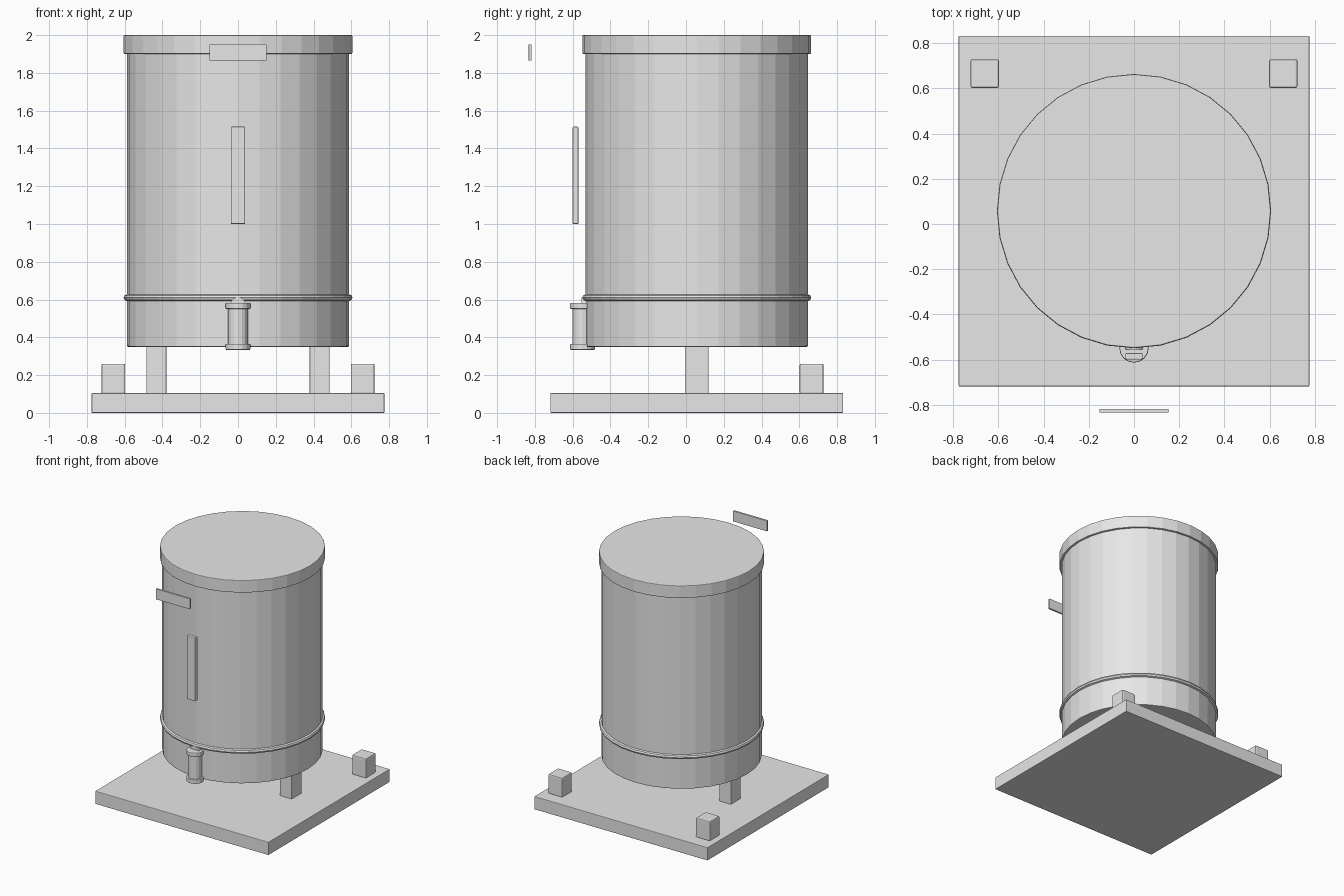
import bpy, math

if "Cube" in bpy.data.objects:
    bpy.data.objects.remove(bpy.data.objects["Cube"])

grey = bpy.data.materials.new("plain grey")
grey.diffuse_color = (0.8, 0.8, 0.8, 1)
grey.use_nodes = True
grey.node_tree.nodes["Principled BSDF"].inputs["Base Color"].default_value = grey.diffuse_color
CY = 0.057  # tank axis


def finish(name, bevel):
    ob = bpy.context.object
    ob.name = name
    ob.data.materials.append(grey)
    if bevel:
        m = ob.modifiers.new("soft edges", 'BEVEL')
        m.width = bevel
        m.segments = 2
        m.limit_method = 'ANGLE'
        m.angle_limit = math.radians(40)
    return ob


def box(name, x, y, z, bevel=0.005):
    lo, hi = zip(x, y, z)
    bpy.ops.mesh.primitive_cube_add(size=1, location=[(a + b) / 2 for a, b in zip(lo, hi)])
    bpy.context.object.scale = [b - a for a, b in zip(lo, hi)]
    bpy.ops.object.transform_apply(location=False, rotation=False, scale=True)
    return finish(name, bevel)


def drum(name, r, z0, z1, y, sides=32, bevel=0.005):
    bpy.ops.mesh.primitive_cylinder_add(vertices=sides, radius=r, depth=z1 - z0,
                                        location=(0, y, (z0 + z1) / 2))
    return finish(name, bevel)


# Base slab with its two rear blocks and the two tank legs
box("base_slab", (-0.775, 0.775), (-0.718, 0.832), (0, 0.105), 0.004)
for side, s in (("left", -1), ("right", 1)):
    box(f"{side}_rear_block", sorted((s * 0.597, s * 0.723)), (0.602, 0.728), (0.1, 0.26), 0.008)
    box(f"{side}_leg", sorted((s * 0.379, s * 0.485)), (-0.006, 0.12), (0.1, 0.36))

# Tank, lid and lower hoop
drum("tank", 0.588, 0.35, 1.92, CY)
drum("lid", 0.605, 1.9, 2.0, CY)
bpy.ops.mesh.primitive_torus_add(major_segments=32, minor_segments=8, major_radius=0.588,
                                 minor_radius=0.018, location=(0, CY, 0.61),
                                 rotation=(0, 0, math.pi / 2))
finish("hoop", 0)

# Tap: upright pipe with two flanges and a short stub into the tank
TY = -0.548
drum("tap_pipe", 0.052, 0.34, 0.58, TY, 16, 0)
drum("tap_lower_flange", 0.065, 0.333, 0.366, TY, 16)
drum("tap_upper_flange", 0.065, 0.55, 0.583, TY, 16)
bpy.ops.mesh.primitive_cylinder_add(vertices=12, radius=0.042, depth=0.1,
                                    location=(0, -0.504, 0.57), rotation=(math.pi / 2, 0, 0))
finish("tap_stub", 0)

# Level gauge strip and front plate
box("gauge_strip", (-0.038, 0.038), (-0.6, -0.57), (1.0, 1.515))
box("front_plate", (-0.152, 0.152), (-0.833, -0.817), (1.865, 1.95), 0.002)
